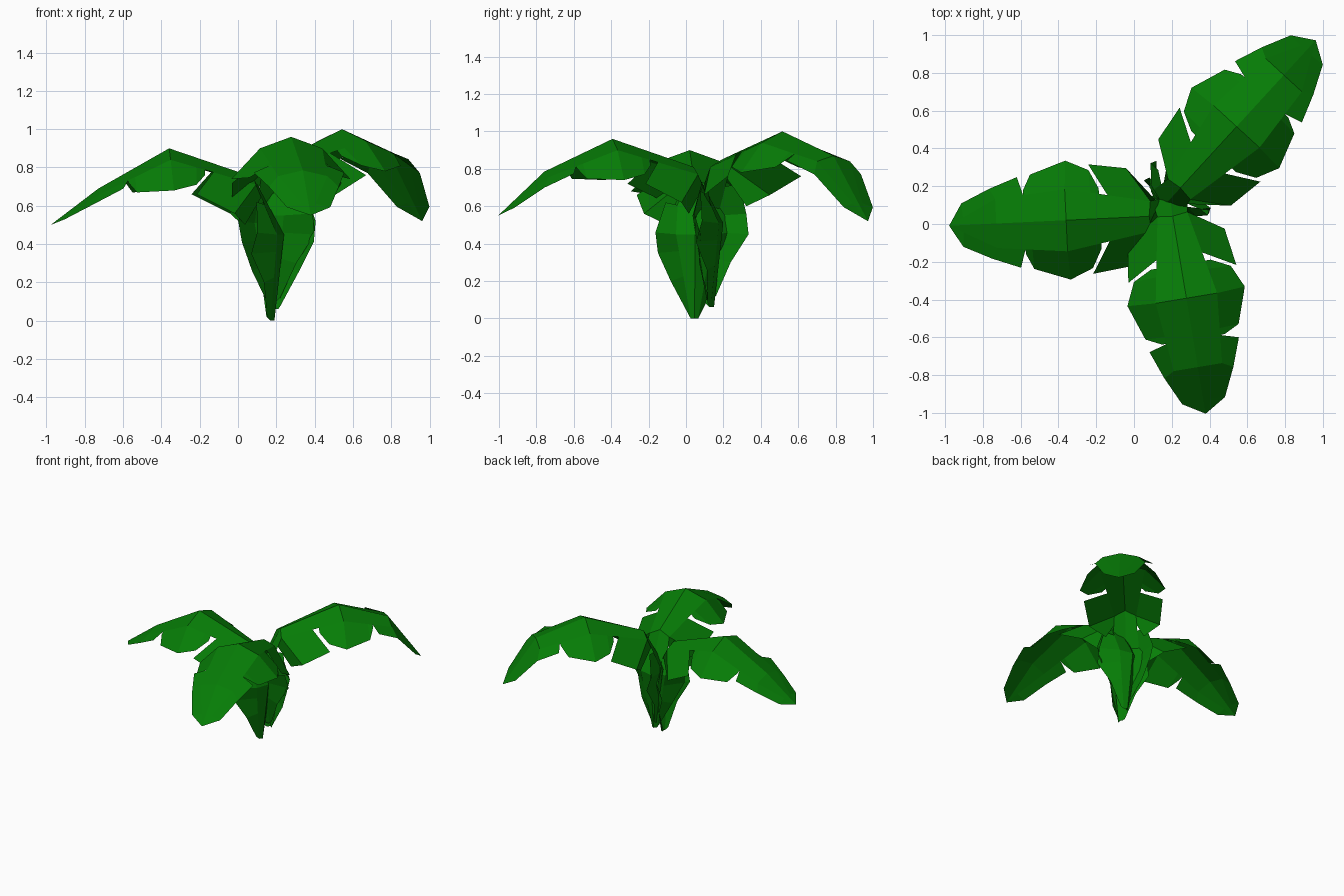
import bpy
from math import radians, cos, sin
from mathutils import Vector

if "Cube" in bpy.data.objects:
    bpy.data.objects.remove(bpy.data.objects["Cube"])

green = bpy.data.materials.new("leaf_green")
green.diffuse_color = (0.002, 0.205, 0.002, 1)
green.use_nodes = True
green.node_tree.nodes["Principled BSDF"].inputs["Base Color"].default_value = green.diffuse_color

# Half leaf in local space: (outward, sideways, up)
SPINE = [(-.02, 0, 0), (-.07, 0, .45), (.09, 0, .75), (.53, 0, .90), (.90, 0, .69), (1.15, 0, .50)]
SHOULDER = [(0, .02, 0), (-.03, .10, .45), (.08, .08, .71), (.53, .165, .84), (.90, .13, .66), (1.15, 0, .50)]

# Torn lobes: (position along shoulder line, outer edge point)
LOBES = [
    # stem sheath
    [(0, (.02, .03, .02)), (.5, (.04, .125, .2)), (.8, (.11, .19, .35)), (1, (.08, .205, .46)), (1.6, (.08, .15, .62))],
    # inner lobe
    [(1.75, (.14, .14, .50)), (2, (.20, .26, .56)), (2.5, (.40, .29, .66))],
    # middle lobe
    [(2.6, (.35, .16, .76)), (2.7, (.40, .26, .71)), (3, (.52, .315, .68)), (3.5, (.71, .25, .67)), (3.6, (.75, .17, .72))],
    # tip lobe
    [(3.6, (.78, .24, .69)), (4, (.93, .185, .61)), (4.7, (1.08, .115, .53)), (5, (1.15, .0, .50))],
]


def along(points, t):
    i = min(int(t), len(points) - 2)
    return Vector(points[i]).lerp(Vector(points[i + 1]), t - i)


def make_leaf(name, origin, angle, bulge, droop):
    verts, faces = [], []
    c, s = cos(radians(angle)), sin(radians(angle))

    def bend(p):
        u, v, z = p
        if u > .53:
            z += bulge * ((u - .53) / .37 if u < .9 else (1.15 - u) / .25)
        return (u, v, z + droop * max(0, (u - .9) / .25))

    def place(p, side):
        u, v, z = p[0], p[1] * side, p[2]
        verts.append((origin[0] + u * c - v * s, origin[1] + u * s + v * c, origin[2] + z))
        return len(verts) - 1

    def strip(inner, outer, side):
        a = [place(p, side) for p in inner]
        b = [place(p, side) for p in outer]
        for i in range(len(a) - 1):
            f = [a[i], a[i + 1], b[i + 1], b[i]]
            faces.append(f if side < 0 else f[::-1])

    spine, shoulder = [bend(p) for p in SPINE], [bend(p) for p in SHOULDER]
    for side in (1, -1):
        strip(spine, shoulder, side)
        for lobe in LOBES:
            strip([along(shoulder, t) for t, _ in lobe], [bend(p) for _, p in lobe], side)

    mesh = bpy.data.meshes.new(name)
    mesh.from_pydata(verts, [], faces)
    mesh.validate()
    mesh.materials.append(green)
    bpy.context.collection.objects.link(bpy.data.objects.new(name, mesh))


# Three arching leaves sharing one crown
make_leaf("left_leaf", (.17, .045, 0), 182.7, 0, 0)
make_leaf("back_right_leaf", (.185, .125, .10), 47.5, .08, -.08)
make_leaf("front_leaf", (.19, .13, .06), -80.5, .035, -.01)
